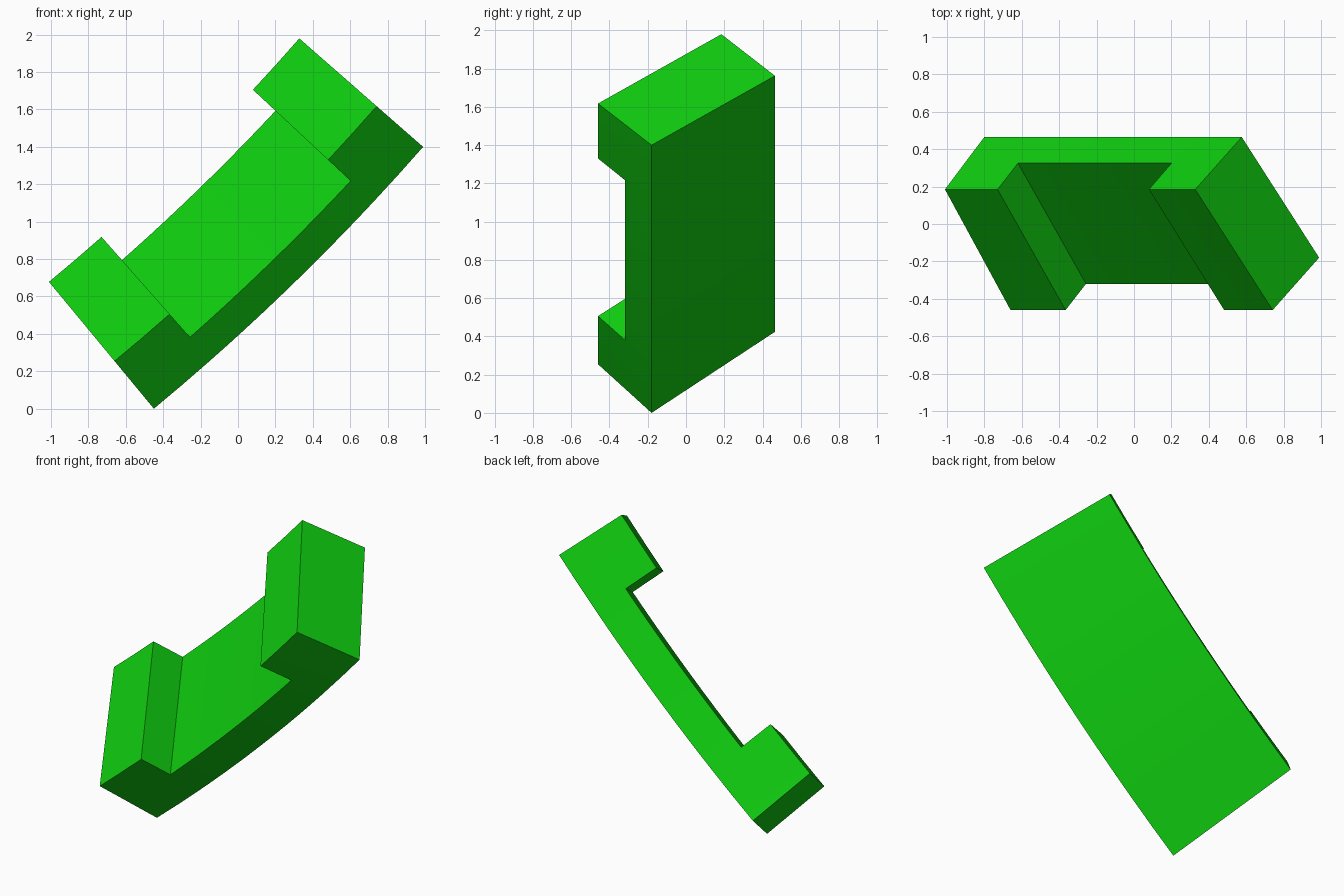
import bpy
import bmesh
from math import radians, sin, cos

if "Cube" in bpy.data.objects:
    bpy.data.objects.remove(bpy.data.objects["Cube"], do_unlink=True)

# One flat green
green = bpy.data.materials.new("bright green")
green.use_nodes = True
colour = (0.005, 0.62, 0.005, 1)
green.diffuse_color = colour
green.node_tree.nodes["Principled BSDF"].inputs["Base Color"].default_value = colour

# Bend: the handle follows a shallow arc about the y axis
CHORD = 2.008
HALF = radians(4.6)              # half the bend angle
MID = radians(134.2)             # direction towards the arc centre
PAD = radians(1.82)              # angle covered by each end block
R = CHORD / 2 / sin(HALF)
CX = 0.27 + R * cos(HALF) * cos(MID)
CZ = 0.70 + R * cos(HALF) * sin(MID)
DEPTH = (0.33, -0.28)            # thickness direction: (towards centre, y)
WIDTH = (0.55, 0.645)            # width direction: (towards centre, y)


def bend(p):
    """Map (angle, depth 0..1, width 0..1) onto the arc."""
    a, d, w = p
    r = R - d * DEPTH[0] - w * WIDTH[0]
    return (CX - r * cos(MID + a),
            -0.18 + d * DEPTH[1] + w * WIDTH[1],
            CZ - r * sin(MID + a))


# Stations along the handle, with cuts where the end blocks stop
inner = HALF - PAD
stations = [-HALF, -HALF + PAD / 2]
stations += [-inner + 2 * inner * i / 10 for i in range(11)]
stations += [HALF - PAD / 2, HALF]

# Straight bar as a loft of rectangles
bm = bmesh.new()
rings = [[bm.verts.new((a, d, w)) for d, w in ((0, 0), (0.5, 0), (0.5, 1), (0, 1))]
         for a in stations]
for r0, r1 in zip(rings, rings[1:]):
    for i in range(4):
        j = (i + 1) % 4
        bm.faces.new((r0[i], r0[j], r1[j], r1[i]))
bm.faces.new(rings[0])
bm.faces.new(rings[-1][::-1])

# Raise the two end blocks from the inner side
pads = [f for f in bm.faces
        if all(v.co.y > 0.4 for v in f.verts)
        and abs(f.calc_center_median().x) > inner]
raised = bmesh.ops.extrude_face_region(bm, geom=pads)
for v in raised["geom"]:
    if isinstance(v, bmesh.types.BMVert):
        v.co.y = 1.0
bmesh.ops.delete(bm, geom=[f for f in pads if f.is_valid], context="FACES_ONLY")

# Bend into place
for v in bm.verts:
    v.co = bend(v.co)
bmesh.ops.recalc_face_normals(bm, faces=bm.faces)

mesh = bpy.data.meshes.new("handset")
bm.to_mesh(mesh)
bm.free()
mesh.materials.append(green)
handset = bpy.data.objects.new("handset", mesh)
bpy.context.collection.objects.link(handset)

# Smooth along the arc, sharp at the corners
bpy.ops.object.select_all(action="DESELECT")
handset.select_set(True)
bpy.context.view_layer.objects.active = handset
bpy.ops.object.shade_smooth_by_angle(angle=radians(30))
